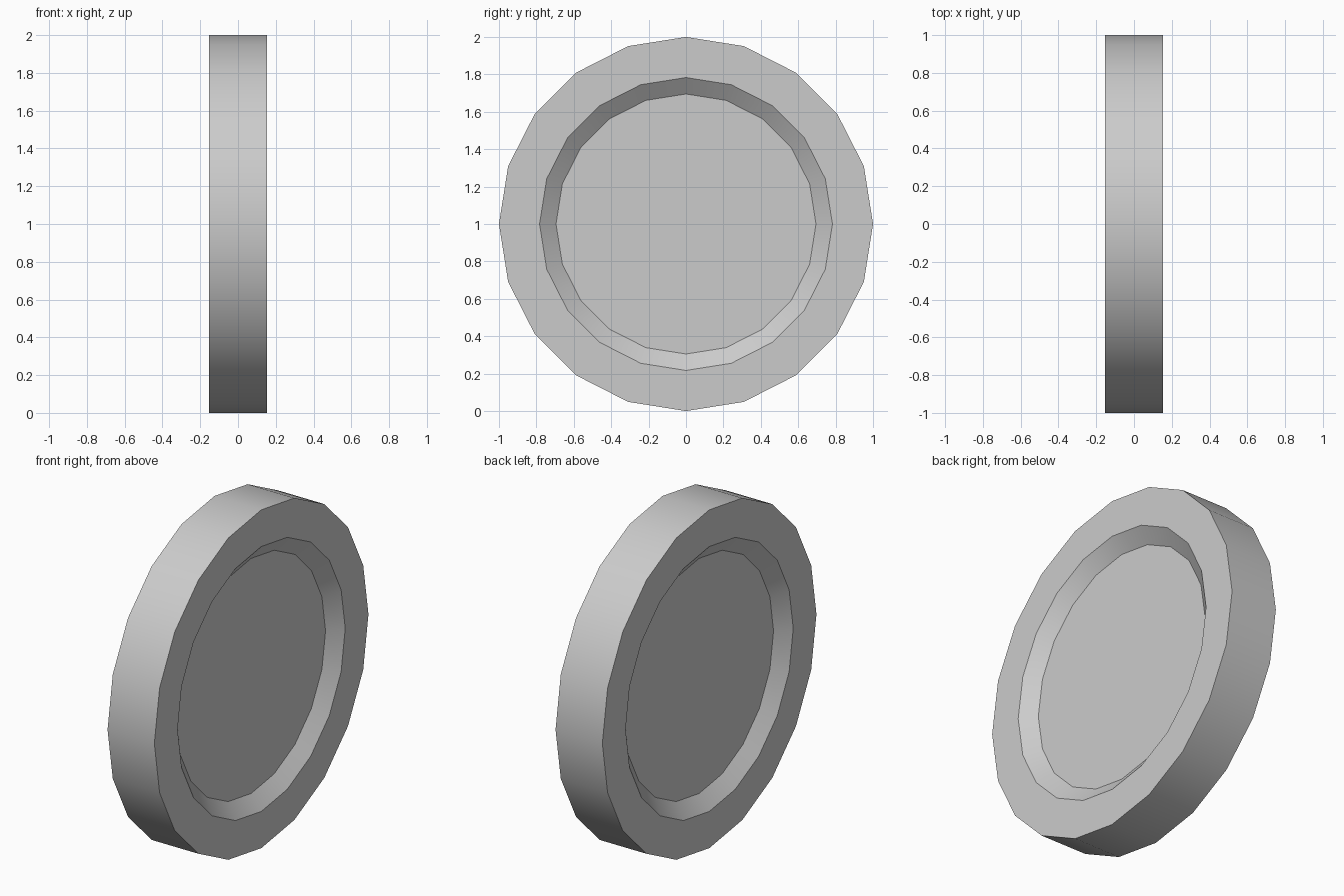
import bpy, bmesh
from math import sin, cos, tau, radians

if "Cube" in bpy.data.objects:
    bpy.data.objects.remove(bpy.data.objects["Cube"])

SIDES = 20
# Lathe profile around the x axis: (x, radius), from one recess floor to the other
profile = [(-0.086, 0.695), (-0.153, 0.783), (-0.153, 1.0),
           (0.153, 1.0), (0.153, 0.783), (0.086, 0.695)]

# Wheel disc with a dished recess on both faces
bm = bmesh.new()
rings = [[bm.verts.new((x, r * cos(tau * i / SIDES), 1 + r * sin(tau * i / SIDES)))
          for i in range(SIDES)] for x, r in profile]
for a, b in zip(rings, rings[1:]):
    for i in range(SIDES):
        j = (i + 1) % SIDES
        bm.faces.new((a[i], a[j], b[j], b[i]))
# Recess floors
bm.faces.new(rings[0])
bm.faces.new(rings[-1])
bmesh.ops.recalc_face_normals(bm, faces=bm.faces)

mesh = bpy.data.meshes.new("wheel")
bm.to_mesh(mesh)
bm.free()
wheel = bpy.data.objects.new("wheel", mesh)
bpy.context.collection.objects.link(wheel)

# Smooth tread and recess walls, crisp rim edges
bpy.context.view_layer.objects.active = wheel
wheel.select_set(True)
bpy.ops.object.shade_smooth_by_angle(angle=radians(30))
